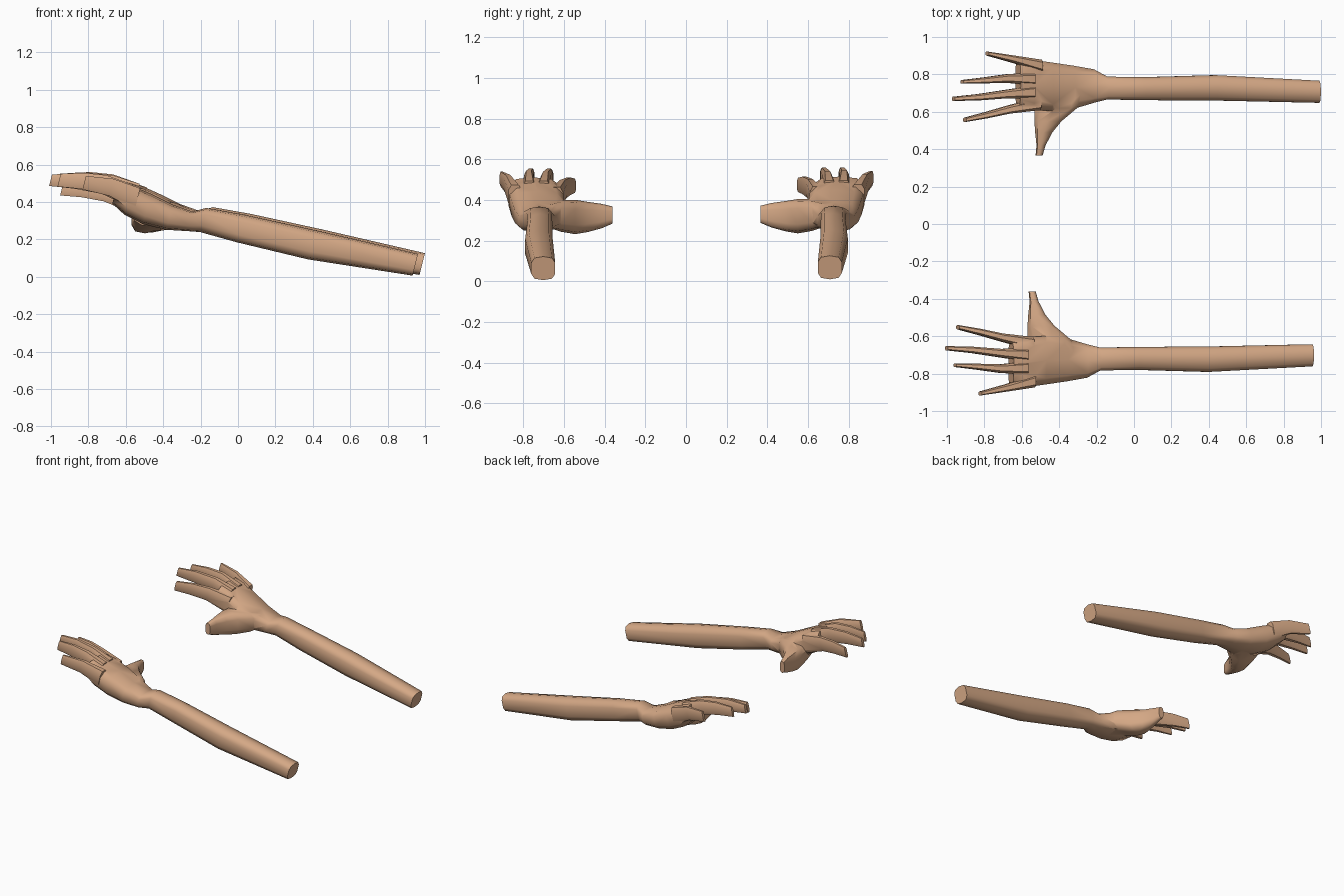
import bpy, bmesh, math

if "Cube" in bpy.data.objects:
    bpy.data.objects.remove(bpy.data.objects["Cube"])

skin = bpy.data.materials.new("skin tan")
skin.diffuse_color = (0.66, 0.39, 0.235, 1)
skin.use_nodes = True
skin.node_tree.nodes["Principled BSDF"].inputs["Base Color"].default_value = skin.diffuse_color


def loft(name, sections, axis="x", tilt=0.25, power=0.65, n=10):
    """Skin rings along an axis; section = (pos, side_min, side_max, z_min, z_max)."""
    bm = bmesh.new()
    rings = []
    for p, a, b, lo, hi in sections:
        ring = []
        for i in range(n):
            t = 2 * math.pi * (i + 0.5) / n
            c, s = math.cos(t), math.sin(t)
            u = (a + b) / 2 + (b - a) / 2 * math.copysign(abs(c) ** power, c)
            dz = (hi - lo) / 2 * math.copysign(abs(s) ** power, s)
            z = (lo + hi) / 2 + dz
            co = (p + tilt * dz, u, z) if axis == "x" else (u, p, z)
            ring.append(bm.verts.new(co))
        rings.append(ring)
    for r0, r1 in zip(rings, rings[1:]):
        for i in range(n):
            j = (i + 1) % n
            bm.faces.new((r0[i], r0[j], r1[j], r1[i]))
    bm.faces.new(rings[0])
    bm.faces.new(rings[-1])
    bmesh.ops.recalc_face_normals(bm, faces=bm.faces)
    me = bpy.data.meshes.new(name)
    bm.to_mesh(me)
    bm.free()
    me.materials.append(skin)
    ob = bpy.data.objects.new(name, me)
    bpy.context.collection.objects.link(ob)
    return ob


# forearm, wrist and palm in one sweep
arm = loft("left_arm", [
    (0.985, .646, .768, .010, .126),
    (0.43, .658, .798, .097, .253),
    (0.05, .660, .787, .188, .336),
    (-.15, .664, .790, .243, .372),
    (-.22, .645, .830, .248, .352),
    (-.33, .612, .850, .255, .390),
    (-.45, .600, .868, .285, .448),
    (-.55, .605, .882, .335, .492),
    (-.62, .630, .875, .395, .515)])

# fingers: centre x, y, z and half width, half height
fingers = {
    "little": [(-.50, .845, .420, .035, .06), (-.64, .880, .482, .021, .048), (-.785, .911, .507, .011, .038)],
    "ring": [(-.54, .775, .440, .036, .06), (-.68, .778, .500, .024, .050), (-.80, .768, .517, .017, .045), (-.92, .760, .520, .010, .036)],
    "middle": [(-.54, .705, .440, .036, .06), (-.68, .695, .495, .024, .050), (-.83, .678, .517, .018, .044), (-.965, .669, .520, .012, .032)],
    "index": [(-.51, .642, .405, .035, .065), (-.67, .612, .455, .023, .050), (-.79, .582, .472, .018, .045), (-.905, .557, .474, .012, .037)],
}
parts = [loft(k, [(x, y - w, y + w, z - h, z + h) for x, y, z, w, h in v], n=8)
         for k, v in fingers.items()]

# thumb with its broad web
parts.append(loft("thumb", [
    (.70, -.52, -.24, .275, .38),
    (.62, -.535, -.30, .248, .405),
    (.55, -.535, -.385, .236, .405),
    (.49, -.530, -.435, .246, .395),
    (.42, -.522, -.472, .265, .385),
    (.366, -.527, -.488, .288, .372)], axis="y"))

# fuse everything into one skin
for p in parts:
    m = arm.modifiers.new(p.name, "BOOLEAN")
    m.operation, m.solver, m.object = "UNION", "EXACT", p
dg = bpy.context.evaluated_depsgraph_get()
fused = bpy.data.meshes.new_from_object(arm.evaluated_get(dg))
arm.modifiers.clear()
arm.data = fused
for p in parts:
    bpy.data.objects.remove(p)

# mirrored arm, slightly further forward
other = arm.copy()
other.name = "right_arm"
other.data = fused.copy()
for v in other.data.vertices:
    v.co = (v.co.x - .037, -v.co.y + .005, v.co.z - .004)
other.data.flip_normals()
bpy.context.collection.objects.link(other)

for ob in (arm, other):
    bpy.ops.object.select_all(action="DESELECT")
    ob.select_set(True)
    bpy.context.view_layer.objects.active = ob
    bpy.ops.object.shade_smooth_by_angle(angle=math.radians(50))
